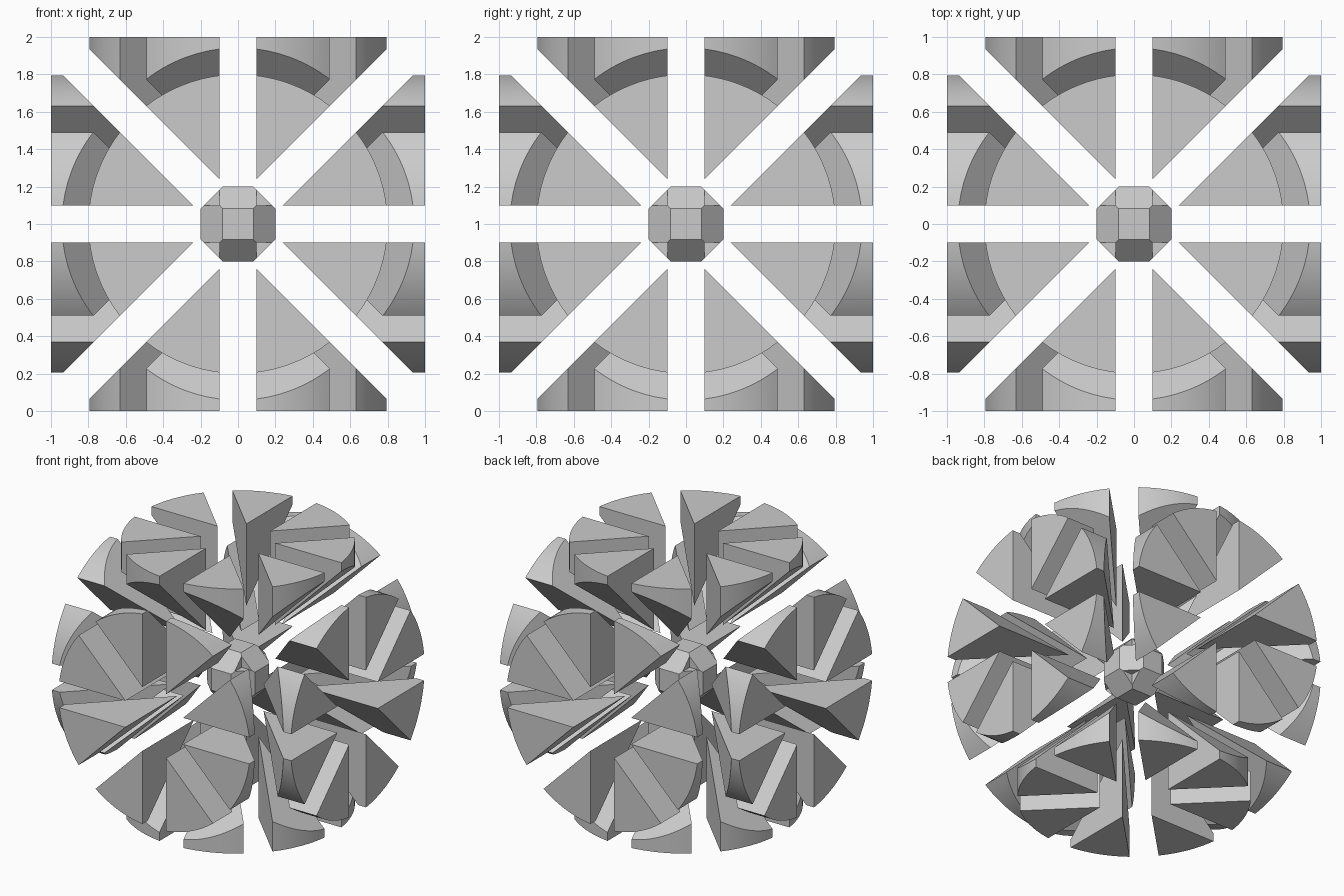
import bpy, bmesh, math
from itertools import permutations, product
from mathutils import Vector

if "Cube" in bpy.data.objects:
    bpy.data.objects.remove(bpy.data.objects["Cube"])

R = 0.8                  # cylinder radius (each cylinder is 2 long)
G = 0.1                  # half width of every slot
D = G * math.sqrt(2)     # diagonal slot offset along an axis
C = Vector((0, 0, 1))
SIGNS = list(product((-1, 1), repeat=3))


def finish(name, bm, smooth=False):
    bmesh.ops.recalc_face_normals(bm, faces=bm.faces[:])
    me = bpy.data.meshes.new(name)
    bm.to_mesh(me)
    bm.free()
    ob = bpy.data.objects.new(name, me)
    bpy.context.collection.objects.link(ob)
    if smooth:
        bpy.ops.object.select_all(action='DESELECT')
        ob.select_set(True)
        bpy.context.view_layer.objects.active = ob
        bpy.ops.object.shade_smooth_by_angle(angle=math.radians(20))
    return ob


# Sector profile of one wedge: straight slot sides plus an outer arc
a0 = math.asin(G / R)
a1 = math.pi / 4 - a0
N = 14
profile = [(G + D, G)]
for i in range(N + 1):
    t = a0 + (a1 - a0) * i / N
    profile.append((R * math.cos(t), R * math.sin(t)))


def add_wedge(bm, perm, sign):
    # flat outer end at 1, inner end slanted by the diagonal slot
    def vert(a, b, c):
        abc = (a, b, c)
        return bm.verts.new(C + Vector([sign[k] * abc[perm[k]] for k in range(3)]))
    outer = [vert(1, b, c) for b, c in profile]
    inner = [vert(b + D, b, c) for b, c in profile]
    bm.faces.new(outer)
    bm.faces.new(inner[::-1])
    n = len(profile)
    for i in range(n):
        j = (i + 1) % n
        bm.faces.new((outer[i], inner[i], inner[j], outer[j]))


# Six clusters of eight wedges, one around each end of each axis
for axis, label in enumerate("xyz"):
    for side, end in ((-1, "minus"), (1, "plus")):
        bm = bmesh.new()
        for perm in permutations(range(3)):
            if perm[axis] != 0:
                continue
            for sign in SIGNS:
                if sign[axis] == side:
                    add_wedge(bm, perm, sign)
        finish(f"wedges_{label}_{end}", bm, True)

# Core: cube with chamfered edges
S = 0.2
h = S * math.sqrt(2) - S
t = S / math.sqrt(2)
bm = bmesh.new()
points = {(s[0] * p[0], s[1] * p[1], s[2] * p[2])
          for q in ((S, h, h), (t, t, t)) for p in permutations(q) for s in SIGNS}
for p in sorted(points):
    bm.verts.new(C + Vector(p))
bmesh.ops.convex_hull(bm, input=bm.verts[:])
bmesh.ops.dissolve_limit(bm, angle_limit=0.02, verts=bm.verts[:], edges=bm.edges[:])
core = finish("core", bm)

# Corner notches of the core
bm = bmesh.new()
for s in SIGNS:
    made = bmesh.ops.create_cube(bm, size=0.2)["verts"]
    bmesh.ops.translate(bm, verts=made, vec=C + Vector(s) * (G + 0.1))
cutter = finish("notch_cutter", bm)
cutter.hide_render = True
cutter.hide_viewport = True
mod = core.modifiers.new("notches", 'BOOLEAN')
mod.operation = 'DIFFERENCE'
mod.solver = 'EXACT'
mod.object = cutter
